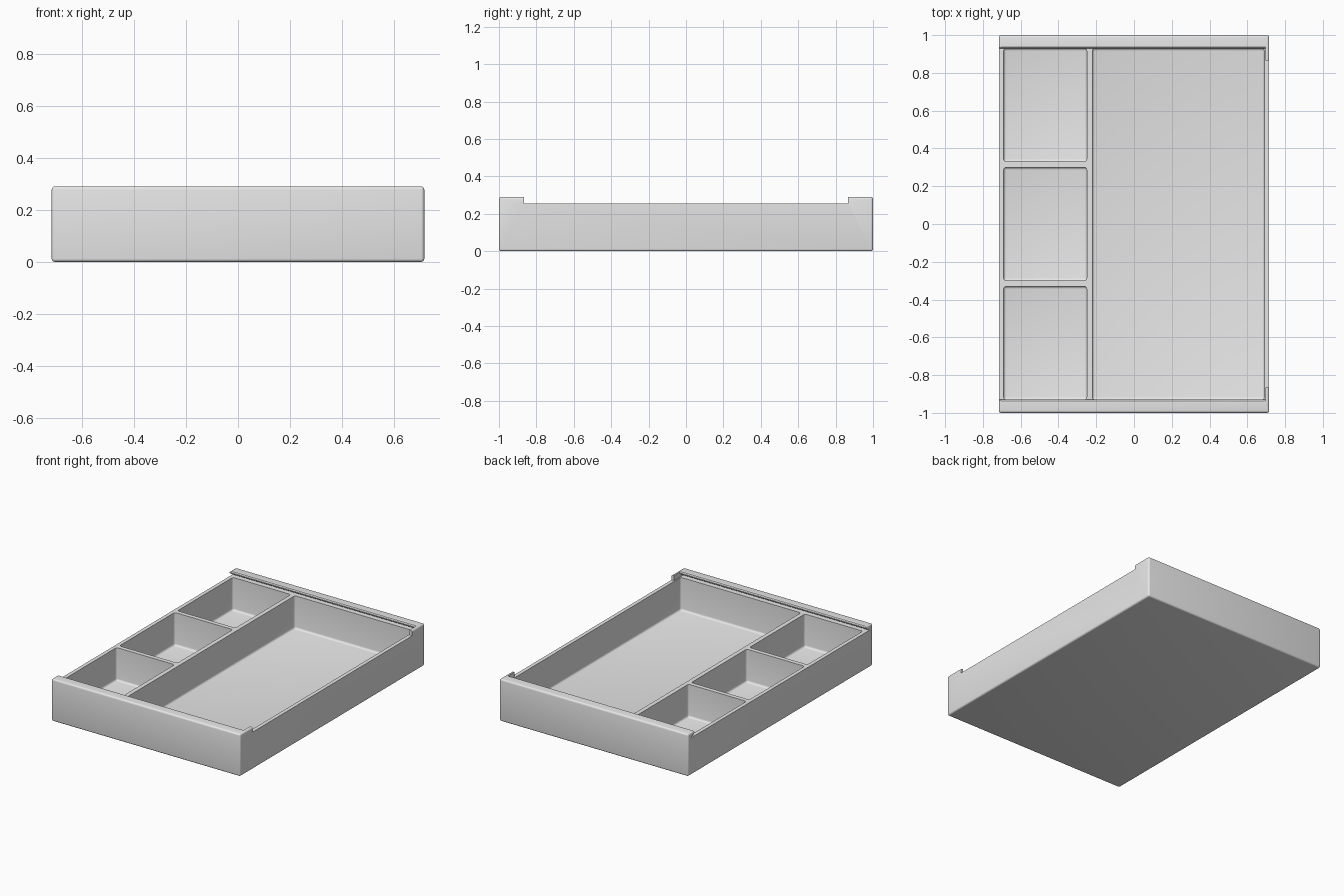
import bpy, bmesh, math

if "Cube" in bpy.data.objects:
    bpy.data.objects.remove(bpy.data.objects["Cube"])

HX, HY, H = 0.716, 1.0, 0.29      # half width, half length, height
RIM, FLOOR = 0.255, 0.03          # lid seat height, floor thickness

grey = bpy.data.materials.new("light grey")
grey.diffuse_color = (0.8, 0.8, 0.8, 1)
grey.use_nodes = True
grey.node_tree.nodes["Principled BSDF"].inputs["Base Color"].default_value = grey.diffuse_color


def make_object(name, bm):
    bmesh.ops.recalc_face_normals(bm, faces=bm.faces[:])
    mesh = bpy.data.meshes.new(name)
    bm.to_mesh(mesh)
    bm.free()
    mesh.materials.append(grey)
    ob = bpy.data.objects.new(name, mesh)
    bpy.context.collection.objects.link(ob)
    return ob


def box(name, lo, hi, bevel=0.0, open_top=False):
    """Box between two corners, rounded except (optionally) round its top."""
    bm = bmesh.new()
    bmesh.ops.create_cube(bm, size=1)
    for v in bm.verts:
        v.co = [lo[i] + (v.co[i] + 0.5) * (hi[i] - lo[i]) for i in range(3)]
    if bevel:
        edges = [e for e in bm.edges
                 if not (open_top and all(v.co.z > hi[2] - 1e-5 for v in e.verts))]
        bmesh.ops.bevel(bm, geom=edges, offset=bevel, segments=4,
                        profile=0.5, affect='EDGES')
    return make_object(name, bm)


def prism_x(name, profile, x0, x1):
    """Extrude a (y, z) profile along x."""
    bm = bmesh.new()
    face = bm.faces.new([bm.verts.new((x0, y, z)) for y, z in profile])
    new = bmesh.ops.extrude_face_region(bm, geom=[face])["geom"]
    bmesh.ops.translate(bm, vec=(x1 - x0, 0, 0),
                        verts=[v for v in new if isinstance(v, bmesh.types.BMVert)])
    return make_object(name, bm)


# Rounded solid body
tray = box("tray", (-HX, -HY, 0), (HX, HY, H), 0.012)

# Undercut lid channel, open at the left end
half = [(0.965, RIM), (0.93, 0.277), (0.93, 0.284), (0.936, 0.29), (0.936, 0.32)]
channel = half + [(-y, z) for y, z in reversed(half)]
cutters = [prism_x("lid_channel_cutter", channel, -0.9, 0.697)]

# Lowered right wall between the two corner stops
cutters.append(box("right_wall_cutter", (0.6, -0.865, RIM), (0.9, 0.865, 0.4)))

# Three small compartments and one large one
pockets = [(-0.69, -0.25, y - 0.30, y + 0.30) for y in (-0.63, 0, 0.63)]
pockets.append((-0.22, 0.69, -0.93, 0.93))
for x0, x1, y0, y1 in pockets:
    cutters.append(box("compartment_cutter", (x0, y0, FLOOR), (x1, y1, 0.266),
                       0.014, open_top=True))

for cutter in cutters:
    mod = tray.modifiers.new("cut", 'BOOLEAN')
    mod.operation = 'DIFFERENCE'
    mod.solver = 'EXACT'
    mod.object = cutter
    cutter.hide_render = True
    cutter.hide_set(True)

# Apply the cuts, remove the helpers and smooth the rounded edges
bpy.context.view_layer.objects.active = tray
tray.select_set(True)
for mod in list(tray.modifiers):
    bpy.ops.object.modifier_apply(modifier=mod.name)
for cutter in cutters:
    bpy.data.objects.remove(cutter)
bpy.ops.object.shade_smooth_by_angle(angle=math.radians(35))
